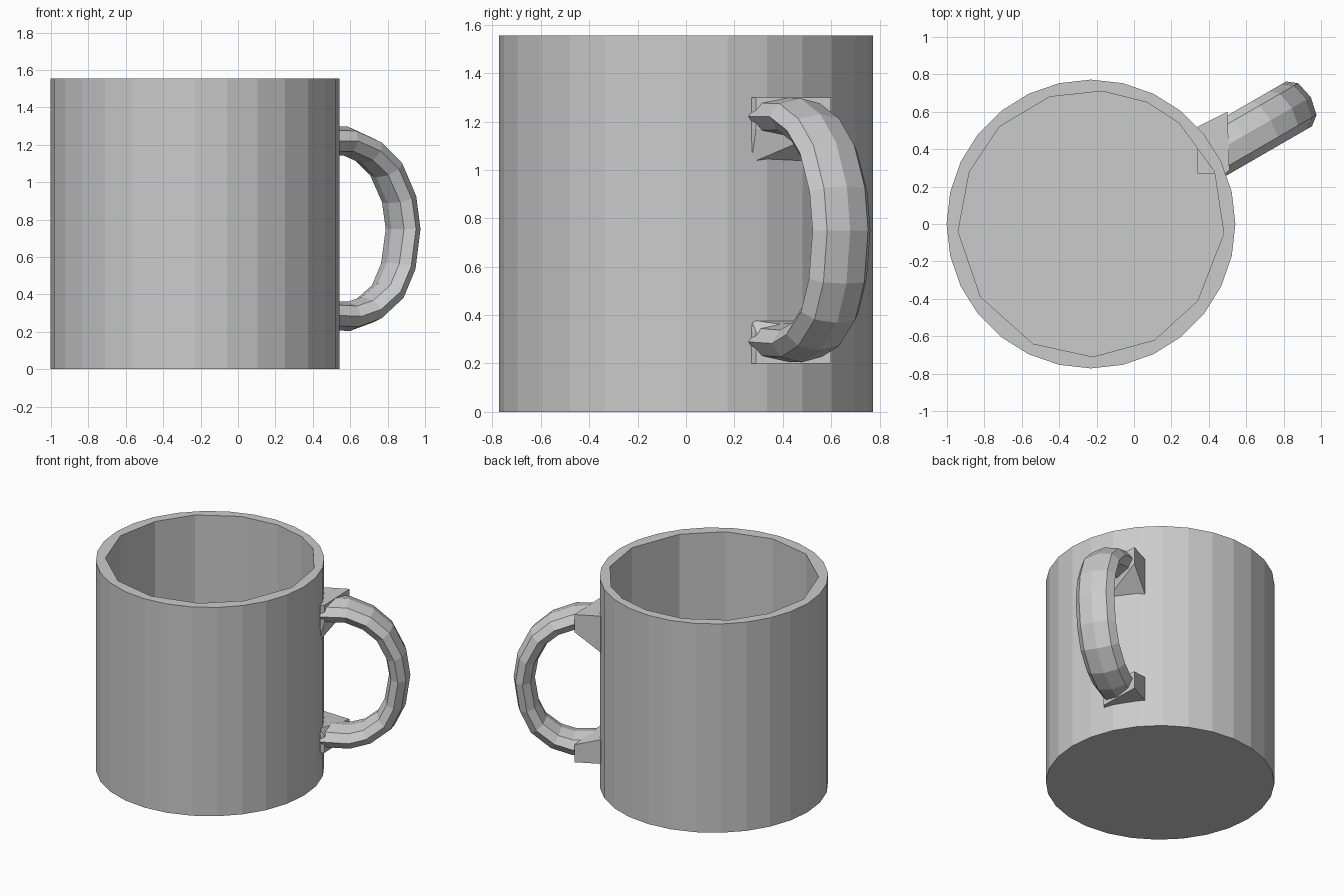
import bpy, bmesh, math
from mathutils import Vector

if "Cube" in bpy.data.objects:
    bpy.data.objects.remove(bpy.data.objects["Cube"])

CX, R, H, FLOOR = -0.23, 0.772, 1.555, 0.06
ANGLE = math.radians(30)


def finish(bm, name):
    bmesh.ops.recalc_face_normals(bm, faces=bm.faces)
    me = bpy.data.meshes.new(name)
    bm.to_mesh(me)
    bm.free()
    ob = bpy.data.objects.new(name, me)
    bpy.context.collection.objects.link(ob)
    return ob


def prism(name, pts, z0, z1):
    bm = bmesh.new()
    low = [bm.verts.new((x, y, z0)) for x, y in pts]
    top = [bm.verts.new((x, y, z1)) for x, y in pts]
    bm.faces.new(low)
    bm.faces.new(top)
    n = len(pts)
    for i in range(n):
        j = (i + 1) % n
        bm.faces.new((low[i], low[j], top[j], top[i]))
    return finish(bm, name)


# Cup body: many-sided outside, coarser inside
outer = [(CX + R * math.cos(math.tau * i / 28), R * math.sin(math.tau * i / 28))
         for i in range(28)]
inner = [(.43, .28), (.24, .54), (.07, .65), (-.17, .71), (-.45, .68), (-.72, .52),
         (-.88, .28), (-.94, -.04), (-.82, -.39), (-.54, -.64), (-.22, -.71),
         (.11, -.62), (.34, -.41), (.48, -.05)]
cup = prism("cup_body", outer, 0, H)
cutter = prism("cup_hollow_cutter", inner, FLOOR, H + 0.2)
cutter.hide_render = True
cutter.hide_set(True)
cut = cup.modifiers.new("hollow", 'BOOLEAN')
cut.operation = 'DIFFERENCE'
cut.solver = 'EXACT'
cut.object = cutter

# Handle: faceted elliptical section swept along an ear-shaped path (radius, z)
path = [(.74, 1.22), (.93, 1.22), (1.07, 1.165), (1.18, 1.07), (1.26, .91), (1.285, .75),
        (1.255, .55), (1.19, .415), (1.07, .32), (.95, .283), (.74, .29)]
out = Vector((math.cos(ANGLE), math.sin(ANGLE), 0))
side = Vector((-math.sin(ANGLE), math.cos(ANGLE), 0))
up = Vector((0, 0, 1))
points = [Vector((CX, 0, 0)) + out * r + up * z for r, z in path]
bm = bmesh.new()
rings = []
SIDES = 8
for i, p in enumerate(points):
    tangent = (points[min(i + 1, len(points) - 1)] - points[max(i - 1, 0)]).normalized()
    normal = side.cross(tangent)
    thick = 0.072 + 0.008 * abs(i - 5) / 5
    ring = []
    for k in range(SIDES):
        a = math.tau * k / SIDES
        ring.append(bm.verts.new(p + side * 0.138 * math.cos(a) + normal * thick * math.sin(a)))
    rings.append(ring)
for a, b in zip(rings, rings[1:]):
    for k in range(SIDES):
        j = (k + 1) % SIDES
        bm.faces.new((a[k], a[j], b[j], b[k]))
bm.faces.new(rings[0])
bm.faces.new(rings[-1])
finish(bm, "handle")


# Wedge roots where the handle runs through the cup wall
def root(name, z0, z1, z_wall):
    bm = bmesh.new()
    for x, y in ((.34, .27), (.34, .52), (.49, .27), (.50, .60), (.51, .29)):
        bm.verts.new((x, y, z0))
        bm.verts.new((x, y, z1))
    for x, y in ((.34, .52), (.48, .27)):
        bm.verts.new((x, y, z_wall))
    res = bmesh.ops.convex_hull(bm, input=bm.verts)
    loose = [v for v in bm.verts if not v.link_faces]
    bmesh.ops.delete(bm, geom=loose, context='VERTS')
    finish(bm, name)


root("upper_handle_root", 1.17, 1.30, 1.03)
root("lower_handle_root", 0.20, 0.33, 0.38)
